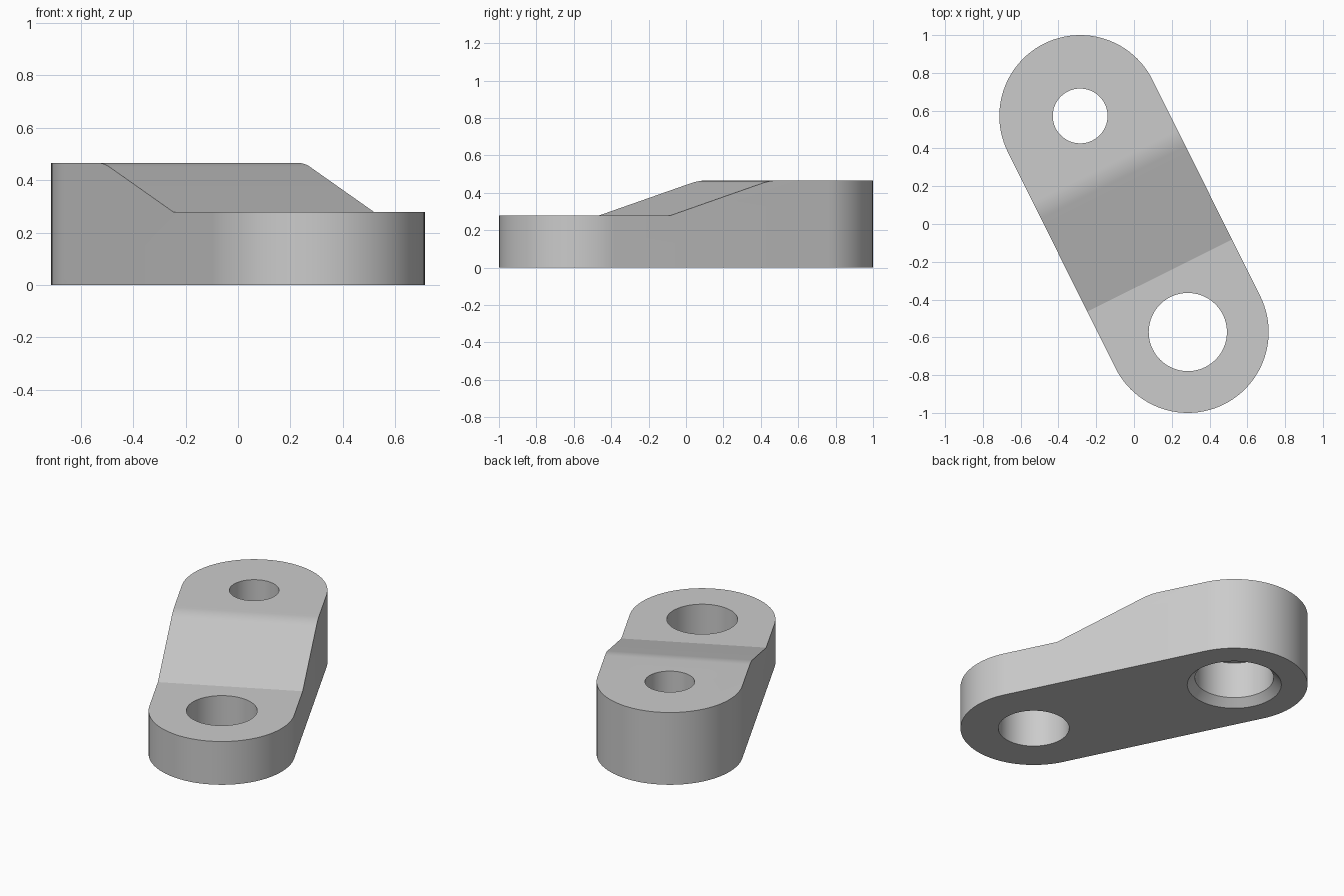
import bpy, bmesh, math
from mathutils import Matrix, Vector

cube = bpy.data.objects.get("Cube")
if cube:
    bpy.data.objects.remove(cube, do_unlink=True)

# Dimensions: the arm runs along local x, from the thin end to the thick end
HALF = Vector((-0.285, 0.572))
REACH, RADIUS = HALF.length, 0.428
LOW, HIGH = 0.279, 0.466
RAMP_START, RAMP_END, BLEND = -0.305, 0.29, 0.05
SEGMENTS = 96


def make_object(name, bm):
    bmesh.ops.recalc_face_normals(bm, faces=bm.faces)
    mesh = bpy.data.meshes.new(name)
    bm.to_mesh(mesh)
    bm.free()
    obj = bpy.data.objects.new(name, mesh)
    bpy.context.collection.objects.link(obj)
    return obj


def prism(name, points, offset):
    """Extrude a closed outline of 3D points by an offset."""
    bm = bmesh.new()
    face = bm.faces.new([bm.verts.new(p) for p in points])
    new = bmesh.ops.extrude_face_region(bm, geom=[face])["geom"]
    bmesh.ops.translate(bm, vec=offset, verts=[v for v in new if isinstance(v, bmesh.types.BMVert)])
    if not face.is_valid or len(bm.faces) < len(points) + 2:
        bm.faces.new([v for v in face.verts])
    return make_object(name, bm)


def bore(name, x, profile):
    """Lathe a (radius, z) profile into a closed cutter centred at x."""
    bm = bmesh.new()
    rings = []
    for r, z in profile:
        rings.append([bm.verts.new((x + r * math.cos(a), r * math.sin(a), z))
                      for a in (math.tau * i / SEGMENTS for i in range(SEGMENTS))])
    for lower, upper in zip(rings, rings[1:]):
        for i in range(SEGMENTS):
            j = (i + 1) % SEGMENTS
            bm.faces.new((lower[i], lower[j], upper[j], upper[i]))
    bm.faces.new(rings[0][::-1])
    bm.faces.new(rings[-1])
    return make_object(name, bm)


def combine(target, cutter, operation):
    """Apply a boolean and discard the cutter."""
    cutter.hide_render = True
    mod = target.modifiers.new("shape", "BOOLEAN")
    mod.operation, mod.solver, mod.object = operation, "EXACT", cutter
    bpy.context.view_layer.update()
    graph = bpy.context.evaluated_depsgraph_get()
    mesh = bpy.data.meshes.new_from_object(target.evaluated_get(graph))
    target.modifiers.clear()
    target.data = mesh
    bpy.data.objects.remove(cutter, do_unlink=True)


# Side profile: thin pad, ramp, rounded crest, thick pad
slope = math.atan2(HIGH - LOW, RAMP_END - RAMP_START)
crest_radius = BLEND / math.tan(slope / 2)
side = [(-1.2, 0), (-1.2, LOW), (RAMP_START, LOW)]
for i in range(9):
    a = slope * (1 - i / 8)
    side.append((RAMP_END + BLEND - crest_radius * math.sin(a),
                 HIGH - crest_radius * (1 - math.cos(a))))
side += [(1.2, HIGH), (1.2, 0)]
arm = prism("link_arm", [(x, -0.7, z) for x, z in side], (0, 1.4, 0))

# Rounded-end plan outline
outline = []
for sign in (1, -1):
    for i in range(SEGMENTS // 2 + 1):
        a = -math.pi / 2 + math.tau * i / SEGMENTS
        outline.append((sign * (REACH + RADIUS * math.cos(a)),
                        sign * RADIUS * math.sin(a), -0.2))
combine(arm, prism("outline_cutter", outline, (0, 0, 1)), "INTERSECT")

# Plain bore in the thin end, chamfered stepped bore in the thick end
combine(arm, bore("plain_bore", -REACH, [(0.207, -0.1), (0.207, 0.6)]), "DIFFERENCE")
stepped = [(0.275, -0.1), (0.275, 0), (0.23, 0.046), (0.23, LOW),
           (0.145, LOW), (0.145, 0.6)]
combine(arm, bore("stepped_bore", REACH, stepped), "DIFFERENCE")

# Turn the arm to its diagonal pose
arm.data.transform(Matrix.Rotation(math.atan2(HALF.y, HALF.x), 4, "Z"))

# Material and shading
grey = bpy.data.materials.new("light_grey")
grey.use_nodes = True
colour = (0.6, 0.6, 0.6, 1)
grey.diffuse_color = colour
grey.node_tree.nodes["Principled BSDF"].inputs["Base Color"].default_value = colour
arm.data.materials.clear()
arm.data.materials.append(grey)
for poly in arm.data.polygons:
    poly.material_index = 0
bpy.ops.object.select_all(action="DESELECT")
arm.select_set(True)
bpy.context.view_layer.objects.active = arm
bpy.ops.object.shade_smooth_by_angle(angle=math.radians(15))
